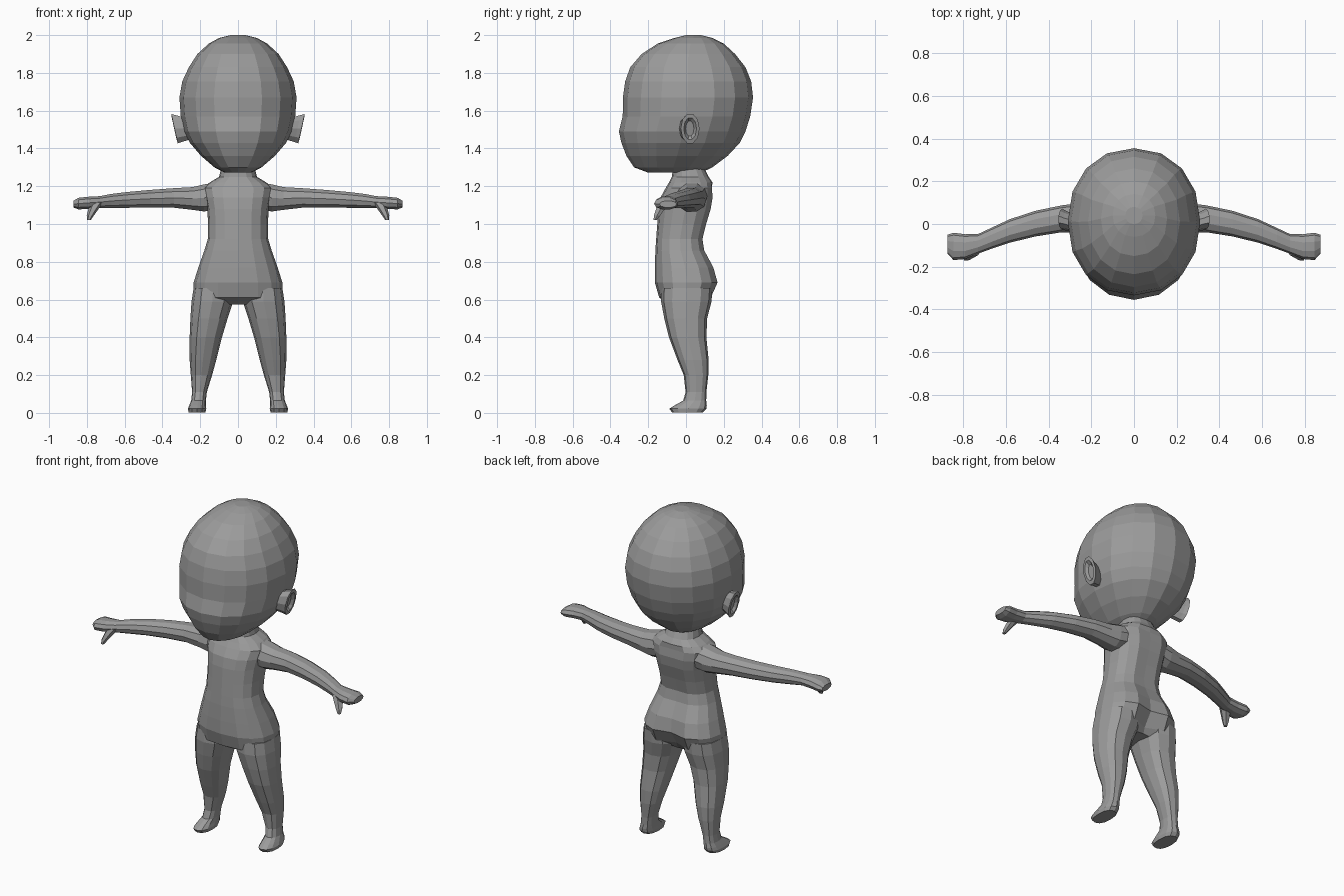
import bpy, bmesh, math

skin = bpy.data.materials.new("plain grey")
skin.diffuse_color = (0.33, 0.33, 0.33, 1)


def ring(axis, at, a0, a1, b0, b1, sides, power=2.0):
    """Rounded ring between limits; axis z gives a=x, b=y; axis x gives a=y, b=z."""
    pts = []
    for i in range(sides):
        t = 2 * math.pi * i / sides
        c, s = math.cos(t), math.sin(t)
        c = math.copysign(abs(c) ** (2 / power), c)
        s = math.copysign(abs(s) ** (2 / power), s)
        a = (a0 + a1) / 2 + c * (a1 - a0) / 2
        b = (b0 + b1) / 2 + s * (b1 - b0) / 2
        pts.append((a, b, at) if axis == 'z' else (at, a, b))
    return pts


def loft(name, rings, mirror=False):
    """Skin a stack of rings, cap both ends, optionally mirror to the other side."""
    bm = bmesh.new()
    loops = [[bm.verts.new(p) for p in r] for r in rings]
    n = len(loops[0])
    for lo, hi in zip(loops, loops[1:]):
        for i in range(n):
            j = (i + 1) % n
            bm.faces.new((lo[i], lo[j], hi[j], hi[i]))
    bm.faces.new(loops[0][::-1])
    bm.faces.new(loops[-1])
    bmesh.ops.recalc_face_normals(bm, faces=bm.faces)
    me = bpy.data.meshes.new(name)
    bm.to_mesh(me)
    bm.free()
    me.materials.append(skin)
    ob = bpy.data.objects.new(name, me)
    bpy.context.collection.objects.link(ob)
    if mirror:
        m = ob.modifiers.new("mirror", 'MIRROR')
        m.use_axis[0] = True
        m.use_mirror_merge = False
    return ob


# Head: z, half width, front y, back y
head = [(1.272, .07, -.20, .08), (1.30, .125, -.275, .14), (1.36, .195, -.315, .22),
        (1.43, .255, -.342, .285), (1.49, .285, -.355, .315), (1.57, .303, -.335, .34),
        (1.67, .31, -.334, .355), (1.755, .295, -.322, .345), (1.83, .26, -.295, .315),
        (1.90, .215, -.235, .26), (1.955, .155, -.15, .20), (1.985, .10, -.06, .14),
        (2.0, .04, .0, .08)]
loft("head", [ring('z', z, -w, w, f, b, 16, 2.15) for z, w, f, b in head])

# Torso with neck: z, half width, front y, back y, seat cleft depth
torso = [(.575, .13, -.08, .08, 0), (.61, .235, -.142, .14, .05), (.69, .235, -.165, .178, .035),
         (.77, .21, -.165, .155, .02), (.86, .178, -.162, .105, .01), (.92, .16, -.158, .095, .01),
         (1.0, .158, -.152, .115, .01), (1.08, .163, -.146, .14, .01), (1.14, .175, -.135, .15, .01),
         (1.19, .185, -.108, .145, .01), (1.22, .15, -.09, .14, 0), (1.25, .10, -.075, .12, 0),
         (1.29, .09, -.07, .10, 0)]
rings = []
for z, w, f, b, cleft in torso:
    r = ring('z', z, -w, w, f, b, 16, 2.4)
    rings.append([(x, y - cleft if abs(x) < .02 and y > 0 else y, h) for x, y, h in r])
loft("torso", rings)

# Legs and feet: z, inner x, outer x, front y, back y
leg = [(.003, .172, .262, -.075, .09), (.022, .168, .265, -.088, .108), (.04, .17, .258, -.06, .11),
       (.065, .17, .248, -.015, .107), (.11, .165, .243, -.002, .108), (.20, .137, .25, -.012, .118),
       (.28, .115, .256, -.045, .12), (.40, .085, .256, -.09, .108), (.50, .055, .252, -.115, .112),
       (.59, .025, .246, -.132, .135), (.66, .03, .235, -.13, .14)]
loft("leg", [ring('z', z, i, o, f, b, 12, 2.4) for z, i, o, f, b in leg], True)

# Arms and hands: x, centre y, centre z, half depth, half height
arm = [(.11, .03, 1.15, .085, .075), (.18, .03, 1.138, .08, .075), (.24, .03, 1.135, .07, .063),
       (.34, .024, 1.138, .063, .054), (.46, .002, 1.134, .06, .049), (.58, -.032, 1.128, .055, .044),
       (.67, -.068, 1.122, .049, .039), (.73, -.093, 1.116, .046, .033), (.79, -.106, 1.112, .058, .034),
       (.845, -.105, 1.108, .064, .032), (.872, -.095, 1.105, .045, .018)]
loft("arm", [ring('x', x, y - a, y + a, z - b, z + b, 10, 2.2) for x, y, z, a, b in arm], True)

# Thumbs: z, centre x, centre y, radius
thumb = [(1.115, .745, -.115, .034), (1.08, .765, -.135, .027), (1.045, .782, -.153, .019),
         (1.022, .789, -.163, .01)]
loft("thumb", [ring('z', z, x - r, x + r, y - r, y + r, 6) for z, x, y, r in thumb], True)

# Ears: flared rims leaning outward at the top, with a sunken middle
ear = [(.265, .0, .04, .06), (.315, .015, .045, .075), (.336, .022, .05, .082),
       (.338, .022, .034, .06), (.322, .02, .022, .042)]
rings = []
for x, y, a, b in ear:
    r = ring('x', x, y - a, y + a, 1.505 - b, 1.505 + b, 10)
    rings.append([(px + .22 * (pz - 1.505), py, pz) for px, py, pz in r])
loft("ear", rings, True)
